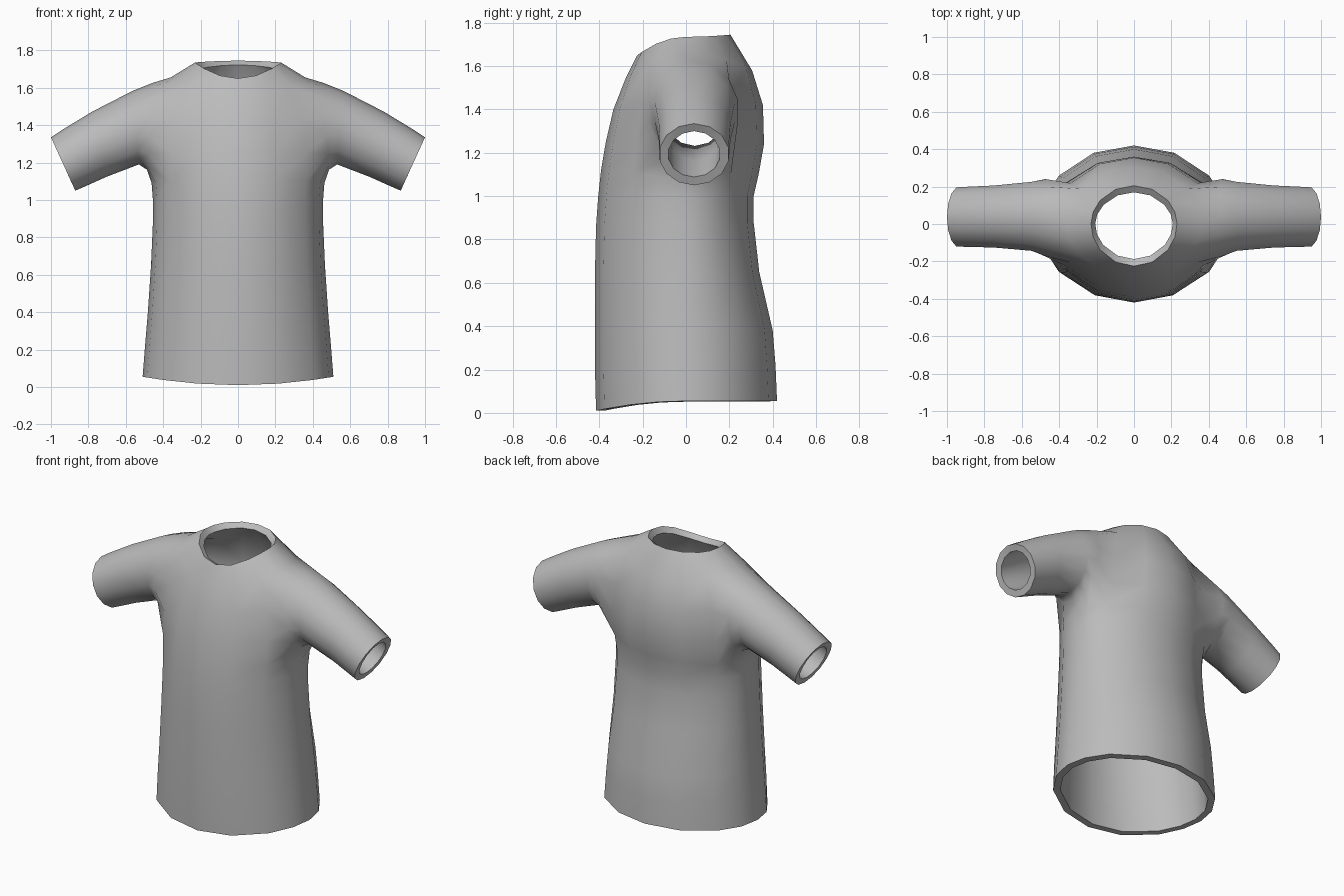
import bpy, bmesh, math
from mathutils import Vector

if "Cube" in bpy.data.objects:
    bpy.data.objects.remove(bpy.data.objects["Cube"])

cloth = bpy.data.materials.new("grey cloth")
cloth.diffuse_color = (0.5, 0.5, 0.5, 1)
cloth.use_nodes = True
cloth.node_tree.nodes["Principled BSDF"].inputs["Base Color"].default_value = cloth.diffuse_color

bm = bmesh.new()

# Angles around the body: 16 columns, closer together at the sides
quad = [0, 18, 38, 65]
angles = quad + [90] + [180 - a for a in quad[:0:-1]]
angles += [a + 180 for a in angles]

# Body rings from hem to neck: z side, z front, z back, half width, y front, y back
body = [
    (0.055, 0.01, 0.055, 0.51, -0.415, 0.42),
    (0.22, 0.20, 0.22, 0.497, -0.42, 0.413),
    (0.40, 0.40, 0.38, 0.482, -0.42, 0.40),
    (0.65, 0.65, 0.65, 0.465, -0.42, 0.338),
    (0.88, 0.86, 0.88, 0.455, -0.415, 0.312),
    (1.00, 1.00, 1.00, 0.455, -0.405, 0.312),
    (1.09, 1.12, 1.10, 0.462, -0.392, 0.335),
    (1.25, 1.25, 1.24, 0.46, -0.37, 0.36),
    (1.45, 1.40, 1.42, 0.43, -0.335, 0.355),
    (1.655, 1.54, 1.58, 0.36, -0.28, 0.305),
    (1.735, 1.65, 1.745, 0.23, -0.225, 0.205),
]
rings = []
for zs, zf, zb, hw, yf, yb in body:
    ring = []
    for a in angles:
        c, s = math.cos(math.radians(a)), math.sin(math.radians(a))
        y = s * yb if s > 0 else -s * yf
        z = zs + ((zb if s > 0 else zf) - zs) * s * s
        ring.append(bm.verts.new((hw * c, y, z)))
    rings.append(ring)


def bridge(a, b, skip=()):
    n = len(a)
    for i in range(n):
        if i not in skip:
            j = (i + 1) % n
            bm.faces.new((a[i], a[j], b[j], b[i]))


# Body surface, leaving an armhole on each side between rings 6 and 9
LOW, HIGH = 6, 9
holes = (14, 15, 0, 1, 6, 7, 8, 9)
for r in range(len(rings) - 1):
    bridge(rings[r], rings[r + 1], holes if LOW <= r < HIGH else ())

# Sleeve rings: top (x, z), bottom (x, z), y front, y back
sleeve = [
    ((0.46, 1.625), (0.487, 1.162), -0.178, 0.245),
    ((0.56, 1.585), (0.53, 1.19), -0.148, 0.23),
    ((0.78, 1.472), (0.70, 1.125), -0.13, 0.21),
    ((0.94, 1.375), (0.83, 1.067), -0.126, 0.203),
    ((1.00, 1.335), (0.87, 1.05), -0.125, 0.20),
]
# Armhole border, from the top round the front to the bottom and back up
border = [(9, 0), (9, -1), (9, -2), (8, -2), (7, -2), (6, -2), (6, -1),
          (6, 0), (6, 1), (6, 2), (7, 2), (8, 2), (9, 2), (9, 1)]
for side in (1, -1):
    prev = [rings[r][k % 16 if side == 1 else (8 - k) % 16] for r, k in border]
    for (tx, tz), (bx, bz), yf, yb in sleeve:
        top, bot = Vector((tx, 0, tz)), Vector((bx, 0, bz))
        ring = []
        for i in range(14):
            t = 2 * math.pi * i / 14
            p = (top + bot) / 2 + (top - bot) / 2 * math.cos(t)
            y = (yf + yb) / 2 - (yb - yf) / 2 * math.sin(t)
            ring.append(bm.verts.new((p.x * side, y, p.z)))
        bridge(prev, ring)
        prev = ring

bmesh.ops.recalc_face_normals(bm, faces=bm.faces[:])
# Make sure the normals point out, so the cloth thickens inwards
bm.faces.ensure_lookup_table()
front = min(bm.faces, key=lambda f: f.calc_center_median().y)
if front.normal.y > 0:
    bmesh.ops.reverse_faces(bm, faces=bm.faces[:])

mesh = bpy.data.meshes.new("shirt")
bm.to_mesh(mesh)
bm.free()
shirt = bpy.data.objects.new("shirt", mesh)
bpy.context.collection.objects.link(shirt)
mesh.materials.append(cloth)

# Cloth thickness
bpy.context.view_layer.objects.active = shirt
shirt.select_set(True)
solid = shirt.modifiers.new("thickness", 'SOLIDIFY')
solid.thickness = 0.042
solid.offset = -1
bpy.ops.object.modifier_apply(modifier=solid.name)
bpy.ops.object.shade_smooth_by_angle(angle=math.radians(50))
